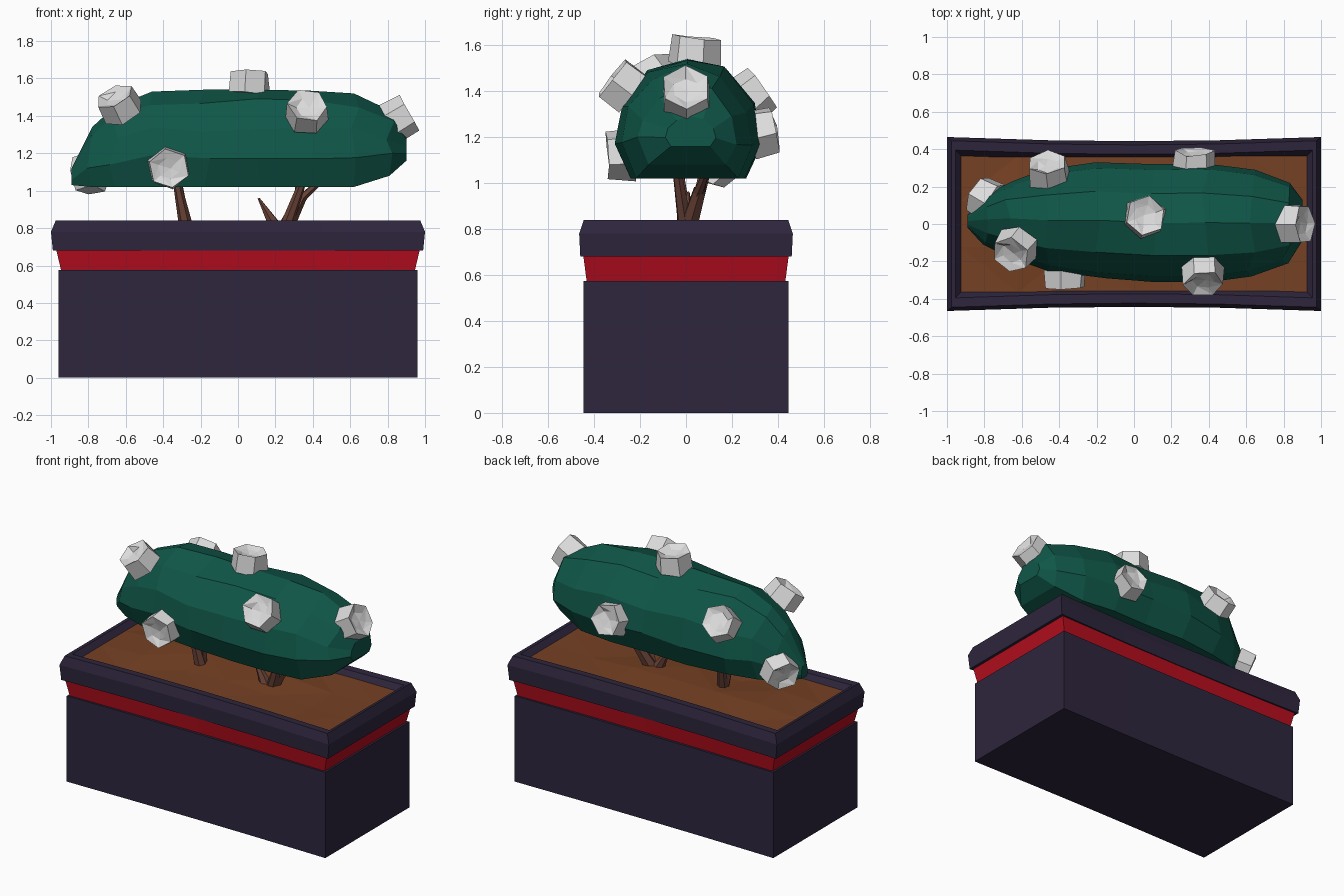
import bpy, bmesh, math, random
from mathutils import Vector

if "Cube" in bpy.data.objects:
    bpy.data.objects.remove(bpy.data.objects["Cube"])

random.seed(4)


def material(name, rgb):
    m = bpy.data.materials.new(name)
    m.diffuse_color = (*rgb, 1)
    m.use_nodes = True
    m.node_tree.nodes["Principled BSDF"].inputs["Base Color"].default_value = m.diffuse_color
    return m


PURPLE = material("dark purple", (0.027, 0.019, 0.046))
RED = material("red", (0.47, 0.004, 0.013))
SOIL = material("soil brown", (0.18, 0.052, 0.017))
BARK = material("bark brown", (0.14, 0.055, 0.038))
GREEN = material("deep green", (0.005, 0.095, 0.066))
WHITE = material("pale grey", (0.72, 0.72, 0.72))


def finish(bm, name, mat):
    bmesh.ops.recalc_face_normals(bm, faces=bm.faces)
    me = bpy.data.meshes.new(name)
    bm.to_mesh(me)
    bm.free()
    me.materials.append(mat)
    ob = bpy.data.objects.new(name, me)
    bpy.context.collection.objects.link(ob)
    return ob


def loft(name, mat, rings, cap_start=True, cap_end=True):
    """Skin a list of closed rings of equal point count."""
    bm = bmesh.new()
    vr = [[bm.verts.new(p) for p in r] for r in rings]
    n = len(vr[0])
    for a, b in zip(vr, vr[1:]):
        for i in range(n):
            j = (i + 1) % n
            bm.faces.new((a[i], a[j], b[j], b[i]))
    if cap_start:
        bm.faces.new(vr[0][::-1])
    if cap_end:
        bm.faces.new(vr[-1])
    return finish(bm, name, mat)


def box_ring(hx, hy, z, waist):
    """Rectangle whose long sides bow inwards by waist."""
    ts = (-1, -0.45, 0, 0.45, 1)
    front = [(t * hx, -hy + waist * (1 - t * t), z) for t in ts]
    return front + [(-x, -y, z) for x, y, z in front]


# Planter: body, red band, rim
loft("planter_body", PURPLE, [box_ring(0.96, 0.445, 0, 0.008),
                              box_ring(0.96, 0.445, 0.575, 0.008)])
loft("planter_band", RED, [box_ring(0.945, 0.432, 0.57, 0.012),
                           box_ring(0.972, 0.447, 0.685, 0.012)])
loft("planter_rim", PURPLE, [
    box_ring(0.93, 0.40, 0.68, 0.02), box_ring(0.99, 0.46, 0.68, 0.02),
    box_ring(1.0, 0.465, 0.78, 0.022), box_ring(0.975, 0.445, 0.84, 0.022),
    box_ring(0.955, 0.395, 0.838, 0.022), box_ring(0.91, 0.35, 0.785, 0.0)],
    False, False)

# Uneven soil surface
bm = bmesh.new()
bmesh.ops.create_grid(bm, x_segments=6, y_segments=3, size=1)
for v in bm.verts:
    v.co = (v.co.x * 0.93, v.co.y * 0.365, 0.803 + random.uniform(-0.012, 0.022))
    if abs(v.co.x) > 0.9 or abs(v.co.y) > 0.35:
        v.co.z = 0.802
bmesh.ops.triangulate(bm, faces=bm.faces)
finish(bm, "soil", SOIL)


# Branches: tapered six-sided rods
def branch(a, b, r0, r1):
    a, b = Vector(a), Vector(b)
    q = (b - a).to_track_quat('Z', 'Y')
    rings = [[p + q @ Vector((r * math.cos(k * math.pi / 3), r * math.sin(k * math.pi / 3), 0))
              for k in range(6)] for p, r in ((a, r0), (b, r1))]
    loft("branch", BARK, rings)


branch((-0.27, 0, 0.77), (-0.33, -0.03, 1.06), 0.04, 0.02)
branch((-0.28, 0.01, 0.80), (-0.32, 0.09, 1.06), 0.035, 0.02)
branch((0.24, 0.0, 0.77), (0.34, 0.06, 0.97), 0.045, 0.03)
branch((0.34, 0.06, 0.96), (0.31, 0.08, 1.08), 0.025, 0.018)
branch((0.33, 0.05, 0.95), (0.44, 0.09, 1.05), 0.025, 0.015)
branch((0.25, 0.0, 0.79), (0.35, -0.04, 1.06), 0.035, 0.02)
branch((0.21, 0.0, 0.79), (0.11, 0.01, 0.96), 0.04, 0.006)

# Bush: faceted loft along x; stations are x, y min, y max, z bottom, z top
STATIONS = [(-0.89, -0.02, 0.05, 1.03, 1.12), (-0.78, -0.11, 0.16, 1.02, 1.34),
            (-0.66, -0.17, 0.23, 1.02, 1.45), (-0.46, -0.25, 0.29, 1.02, 1.53),
            (-0.18, -0.29, 0.33, 1.02, 1.54), (0.12, -0.31, 0.32, 1.02, 1.54),
            (0.38, -0.31, 0.325, 1.02, 1.535), (0.62, -0.28, 0.29, 1.02, 1.52),
            (0.81, -0.21, 0.22, 1.08, 1.43), (0.90, -0.09, 0.13, 1.16, 1.29)]
PROFILE = [(-0.78, 0), (-1, 0.3), (-0.9, 0.6), (-0.55, 0.88), (0, 1),
           (0.5, 0.92), (0.9, 0.6), (1, 0.28), (0.78, 0)]
rings = []
for x, y0, y1, z0, z1 in STATIONS:
    c, h = (y0 + y1) / 2, (y1 - y0) / 2
    ring = []
    for u, w in PROFILE:
        j = 0.03 if 0 < w < 1 and abs(x) < 0.85 else 0
        ring.append((x + random.uniform(-j, j), c + u * h,
                     z0 + (z1 - z0) * w + random.uniform(-j, j) * 0.6))
    rings.append(ring)
bush = loft("bush", GREEN, rings)


# Blossoms: chunky hexagonal cups with a dented, crumpled face
def blossom(centre, normal, spin):
    n = Vector(normal).normalized()
    q = n.to_track_quat('Z', 'Y')
    bm = bmesh.new()
    levels = [(0.118, -0.06), (0.108, 0.05), (0.06, 0.032)]
    vr = []
    for r, z in levels:
        vr.append([])
        for k in range(6):
            a = spin + k * math.pi / 3
            s = r * random.uniform(0.94, 1.04)
            p = Vector((s * math.cos(a), s * math.sin(a), z + random.uniform(-0.008, 0.008)))
            vr[-1].append(bm.verts.new(Vector(centre) + q @ p))
    mid = bm.verts.new(Vector(centre) + q @ Vector((0.01, 0, 0.025)))
    for i in range(6):
        j = (i + 1) % 6
        bm.faces.new((vr[0][i], vr[0][j], vr[1][j], vr[1][i]))
        bm.faces.new((vr[1][i], vr[1][j], vr[2][i]))
        bm.faces.new((vr[1][j], vr[2][j], vr[2][i]))
        bm.faces.new((vr[2][i], vr[2][j], mid))
    bm.faces.new(vr[0][::-1])
    finish(bm, "blossom", WHITE)


for k, (c, n) in enumerate([
        ((-0.64, -0.14, 1.465), (-0.4, -0.5, 0.75)),
        ((-0.46, 0.29, 1.385), (-0.1, 0.75, 0.6)),
        ((0.06, 0.04, 1.58), (0.05, 0.1, 1)),
        ((0.32, 0.34, 1.22), (0.05, 1, 0.25)),
        ((0.87, 0.0, 1.39), (0.85, 0, 0.5)),
        ((0.37, -0.28, 1.425), (0.05, -0.8, 0.6)),
        ((-0.80, 0.14, 1.09), (-0.85, 0.5, -0.3)),
        ((-0.37, -0.29, 1.12), (0, -1, -0.05))]):
    blossom(c, n, k * 0.4)
